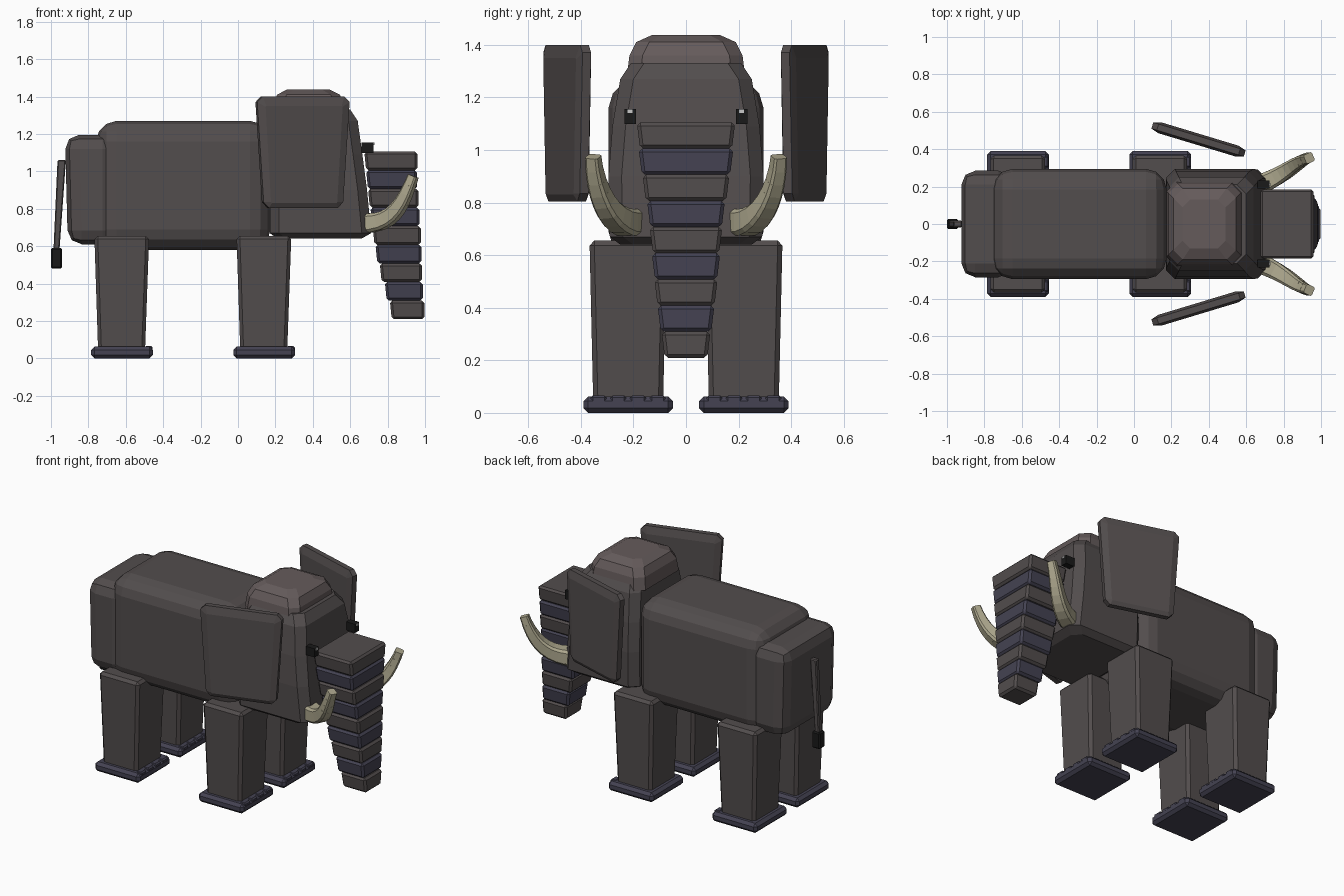
import bpy, bmesh, math
from mathutils import Vector

if "Cube" in bpy.data.objects:
    bpy.data.objects.remove(bpy.data.objects["Cube"])


def mat(name, c):
    m = bpy.data.materials.new(name)
    m.diffuse_color = (*c, 1)
    m.use_nodes = True
    m.node_tree.nodes["Principled BSDF"].inputs["Base Color"].default_value = m.diffuse_color
    return m


HIDE = mat("hide", (0.085, 0.074, 0.074))
CROWN = mat("crown", (0.13, 0.105, 0.105))
BLUE = mat("slate", (0.058, 0.055, 0.085))
IVORY = mat("ivory", (0.42, 0.39, 0.27))
BLACK = mat("black", (0.01, 0.01, 0.01))
WHITE = mat("white", (0.8, 0.8, 0.8))


def finish(name, bm, m):
    bmesh.ops.recalc_face_normals(bm, faces=bm.faces)
    me = bpy.data.meshes.new(name)
    bm.to_mesh(me)
    bm.free()
    ob = bpy.data.objects.new(name, me)
    bpy.context.collection.objects.link(ob)
    me.materials.append(m)
    return ob


def skin(bm, rings):
    """Bridge point rings of equal length and cap both ends."""
    vs = [[bm.verts.new(p) for p in r] for r in rings]
    n = len(vs[0])
    for a, b in zip(vs, vs[1:]):
        for i in range(n):
            j = (i + 1) % n
            bm.faces.new((a[i], a[j], b[j], b[i]))
    bm.faces.new(vs[0])
    bm.faces.new(vs[-1][::-1])


def layers(name, rows, m, cy=0):
    """Stack of corner-cut rectangles: (z, x0, x1, half depth, corner cut)."""
    rings = []
    for z, x0, x1, h, c in rows:
        y0, y1 = cy - h, cy + h
        rings.append([(x0 + c, y0, z), (x1 - c, y0, z), (x1, y0 + c, z), (x1, y1 - c, z),
                      (x1 - c, y1, z), (x0 + c, y1, z), (x0, y1 - c, z), (x0, y0 + c, z)])
    bm = bmesh.new()
    skin(bm, rings)
    return finish(name, bm, m)


def block(name, x, y, z, m, bevel=0.0, seg=1, dx=(0, 0), dy=0):
    """Box from ranges; dx shifts the bottom x ends, dy pulls in the bottom y ends."""
    (x0, x1), (y0, y1), (z0, z1) = x, y, z
    bm = bmesh.new()
    skin(bm, [[(x0 + dx[0], y0 + dy, z0), (x1 + dx[1], y0 + dy, z0),
               (x1 + dx[1], y1 - dy, z0), (x0 + dx[0], y1 - dy, z0)],
              [(x0, y0, z1), (x1, y0, z1), (x1, y1, z1), (x0, y1, z1)]])
    if bevel:
        bmesh.ops.bevel(bm, geom=bm.edges[:], offset=bevel, segments=seg,
                        profile=0.5, affect='EDGES')
    return finish(name, bm, m)


# torso and rump
block("torso", (-0.76, 0.175), (-0.295, 0.295), (0.58, 1.27), HIDE, 0.11, 3)
block("rump", (-0.925, -0.65), (-0.285, 0.285), (0.61, 1.195), HIDE, 0.075, 2, (0.015, 0))

# head and crown
layers("head", [(0.64, 0.21, 0.66, 0.25, 0.05), (0.67, 0.17, 0.712, 0.29, 0.05),
                (0.90, 0.17, 0.69, 0.295, 0.05), (1.09, 0.175, 0.665, 0.28, 0.05),
                (1.27, 0.19, 0.64, 0.25, 0.05), (1.33, 0.21, 0.60, 0.21, 0.05)], HIDE)
layers("crown", [(1.28, 0.175, 0.58, 0.225, 0.05), (1.36, 0.185, 0.57, 0.215, 0.05),
                 (1.41, 0.21, 0.545, 0.19, 0.05), (1.437, 0.26, 0.49, 0.13, 0.04)], CROWN)

# trunk segments, alternating colours
half = [0.187, 0.18, 0.165, 0.148, 0.138, 0.13, 0.12, 0.108, 0.093]
back = [0.675, 0.685, 0.695, 0.708, 0.72, 0.735, 0.758, 0.785, 0.812]
front = [0.96, 0.958, 0.965, 0.97, 0.978, 0.98, 0.983, 0.988, 0.996]
for i, (h, b, f) in enumerate(zip(half, back, front)):
    top = 1.105 - i * 0.0995
    block(f"trunk_segment_{i + 1}", (b, f), (-h, h), (top - 0.0995, top),
          BLUE if i % 2 else HIDE, 0.013, 1, (0.01, 0), 0.012)

# tail and tuft
block("tail", (-0.965, -0.92), (-0.018, 0.018), (0.57, 1.06), HIDE, 0.006, 1, (-0.022, -0.035))
block("tail_tuft", (-1.0, -0.94), (-0.028, 0.028), (0.48, 0.59), BLACK, 0.008)

for s, side in ((-1, "right"), (1, "left")):
    # legs, feet and toes
    for label, cx in (("front", 0.14), ("hind", -0.62)):
        cy = s * 0.22
        block(f"{label}_leg_{side}", (cx - 0.148, cx + 0.145), (cy - 0.147, cy + 0.147),
              (0.04, 0.655), HIDE, 0.018, 1, (0.02, -0.022), 0.014)
        block(f"{label}_foot_{side}", (cx - 0.165, cx + 0.165), (cy - 0.17, cy + 0.17),
              (0, 0.063), BLUE, 0.018)
        for k in range(4):
            ty = cy + (k - 1.5) * 0.075
            block(f"{label}_toe_{side}_{k + 1}", (cx + 0.12, cx + 0.164),
                  (ty - 0.03, ty + 0.03), (0.02, 0.066), BLUE, 0.008)

    # ear: corner-cut panel with a raised face on both sides
    p0, p1 = Vector((0.10, s * 0.526, 0)), Vector((0.59, s * 0.378, 0))
    mid, u = (p0 + p1) / 2, (p1 - p0).normalized()
    n = Vector((-u.y, u.x, 0))
    rings = []
    for t, a, zt, b, zb, c in ((-0.03, 0.215, 1.35, 0.185, 0.83, 0.005),
                               (-0.017, 0.258, 1.40, 0.222, 0.805, 0.03),
                               (0.017, 0.258, 1.40, 0.222, 0.805, 0.03),
                               (0.03, 0.215, 1.35, 0.185, 0.83, 0.005)):
        pts = [(-b + c, zb), (b - c, zb), (b, zb + c), (a, zt - c),
               (a - c, zt), (-a + c, zt), (-a, zt - c), (-b, zb + c)]
        rings.append([mid + u * q + n * t + Vector((0, 0, z)) for q, z in pts])
    bm = bmesh.new()
    skin(bm, rings)
    finish(f"ear_{side}", bm, HIDE)

    # tusk: ribbed chain of tapering square blocks along a curve
    def path(t):
        p = [Vector(v) for v in ((0.66, 0.205, 0.725), (0.83, 0.275, 0.71),
                                 (0.88, 0.345, 0.82), (0.937, 0.353, 0.975))]
        q = 1 - t
        return p[0] * q**3 + p[1] * 3 * q * q * t + p[2] * 3 * q * t * t + p[3] * t**3
    bm = bmesh.new()
    N = 9
    for i in range(N):
        rings = []
        for t, k in ((i / N, 1.0), ((i + 1) / N, 0.92)):
            tan = (path(t + 0.01) - path(t - 0.01)).normalized()
            w = tan.cross(Vector((0.45, -1, 0))).normalized()
            v = tan.cross(w)
            r = (0.054 - 0.026 * i / (N - 1)) * k
            ring = [path(t) + w * a * r + v * b * r for a, b in
                    ((1, .7), (.7, 1), (-.7, 1), (-1, .7), (-1, -.7), (-.7, -1), (.7, -1), (1, -.7))]
            rings.append([(p.x, s * p.y, p.z) for p in ring])
        skin(bm, rings)
    finish(f"tusk_{side}", bm, IVORY)

    # eye and highlight
    y = s * 0.212
    block(f"eye_{side}", (0.66, 0.725), (y - 0.021, y + 0.021), (1.098, 1.155), BLACK)
    block(f"eye_glint_{side}", (0.72, 0.729), (y - 0.01, y + 0.008), (1.14, 1.154), WHITE)
